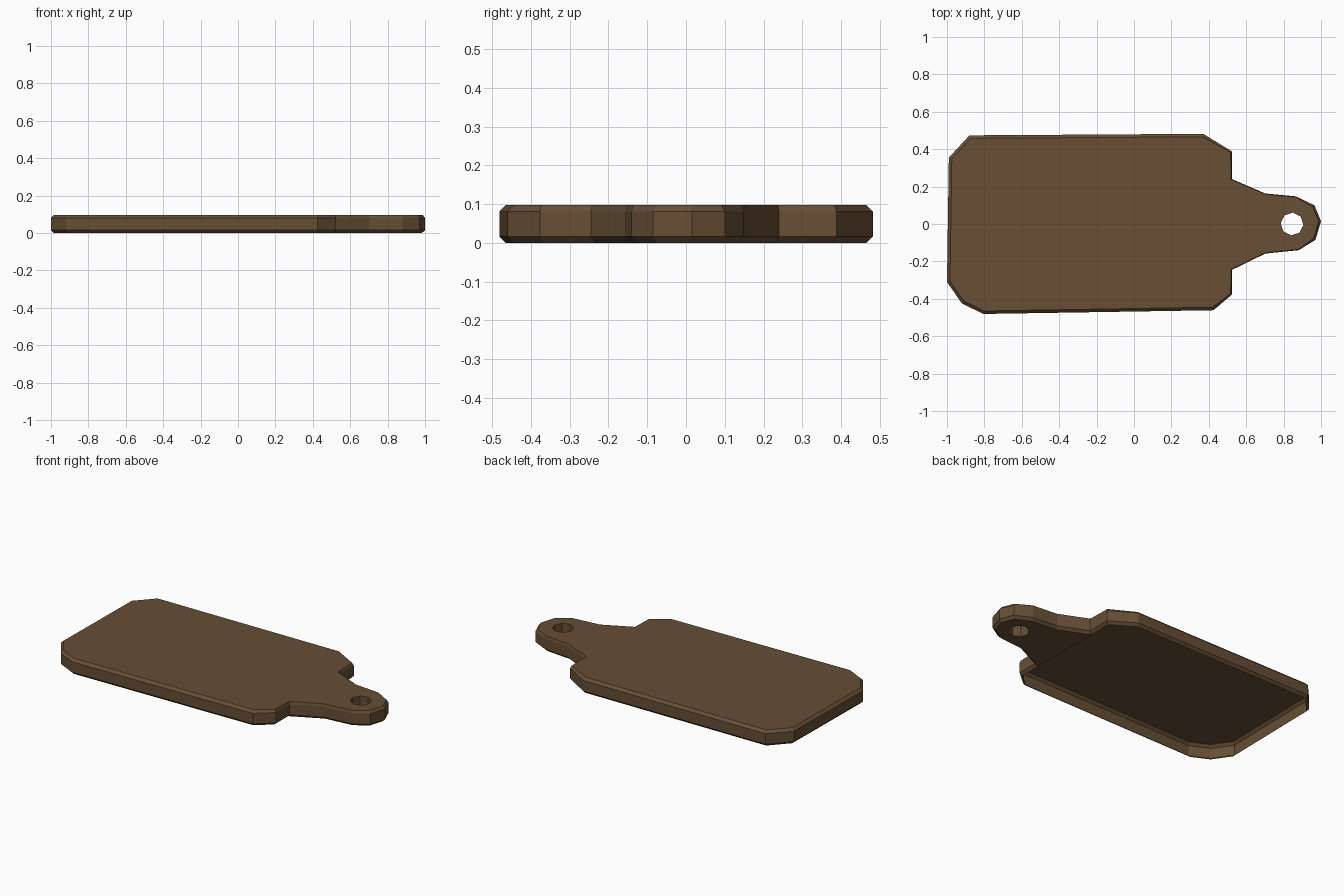
import bpy
import bmesh
import math
from mathutils import Vector

cube = bpy.data.objects.get("Cube")
if cube:
    bpy.data.objects.remove(cube, do_unlink=True)

THICK = 0.097
CHAMFER = 0.016
NECK, TIP = 0.004, 0.012

# Dark wood material
wood = bpy.data.materials.new("dark wood")
wood.use_nodes = True
colour = (0.135, 0.077, 0.035, 1)
wood.diffuse_color = colour
wood.node_tree.nodes["Principled BSDF"].inputs["Base Color"].default_value = colour

# Hand-cut outline, counter-clockwise from the front left corner: x, y, top chamfer
outline = [
    (-1, -0.31, CHAMFER), (-0.92, -0.425, CHAMFER), (-0.805, -0.481, CHAMFER),
    (0.425, -0.461, CHAMFER), (0.524, -0.377, 0.008), (0.524, -0.245, NECK),
    (0.702, -0.158, NECK), (0.88, -0.14, NECK), (0.97, -0.085, TIP),
    (1, 0.015, TIP), (0.965, 0.1, TIP), (0.865, 0.148, NECK),
    (0.702, 0.163, NECK), (0.524, 0.24, NECK), (0.524, 0.388, 0.008),
    (0.37, 0.482, CHAMFER), (-0.88, 0.474, CHAMFER), (-0.99, 0.355, CHAMFER),
]
FIRST_NECK, LAST_NECK = 5, 13
points = [Vector(p[:2]) for p in outline]
top_widths = [p[2] for p in outline]


def inset(widths):
    """Move each corner inward along its mitre by its own width."""
    result = []
    for i, p in enumerate(points):
        before = (p - points[i - 1]).normalized()
        after = (points[(i + 1) % len(points)] - p).normalized()
        n1 = Vector((-before.y, before.x))
        n2 = Vector((-after.y, after.x))
        result.append(p + (n1 + n2) * widths[i] / (1 + n1.dot(n2)))
    return result


bm = bmesh.new()


def ring(coords, z):
    return [bm.verts.new((p.x, p.y, z)) for p in coords]


def wall(lower, upper):
    for i in range(len(lower)):
        j = (i + 1) % len(lower)
        bm.faces.new((lower[i], lower[j], upper[j], upper[i]))


def cap(*loops):
    """Fill the area between an outer loop and a hole loop."""
    edges = []
    for loop in loops:
        for i, v in enumerate(loop):
            pair = (loop[i - 1], v)
            edges.append(bm.edges.get(pair) or bm.edges.new(pair))
    bmesh.ops.triangle_fill(bm, edges=edges, use_beauty=True)


# Chamfered sides
levels = [
    ring(inset([CHAMFER] * len(points)), 0),
    ring(points, CHAMFER),
    ring(points, THICK - CHAMFER),
    ring(inset(top_widths), THICK),
]
for lower, upper in zip(levels, levels[1:]):
    wall(lower, upper)

# Hanging hole through the handle
angles = [math.radians(45 * i - 5) for i in range(8)]
hole = [Vector((0.845 + 0.061 * math.cos(a), 0.061 * math.sin(a))) for a in angles]
hole_bottom, hole_top = ring(hole, 0), ring(hole, THICK)
wall(hole_bottom, hole_top)

# Full top face, and an underside that closes only the handle
cap(levels[-1], hole_top)
cap(levels[0][FIRST_NECK:LAST_NECK + 1], hole_bottom)
bmesh.ops.recalc_face_normals(bm, faces=bm.faces)

mesh = bpy.data.meshes.new("cutting_board")
bm.to_mesh(mesh)
bm.free()
mesh.materials.append(wood)
board = bpy.data.objects.new("cutting_board", mesh)
bpy.context.collection.objects.link(board)
